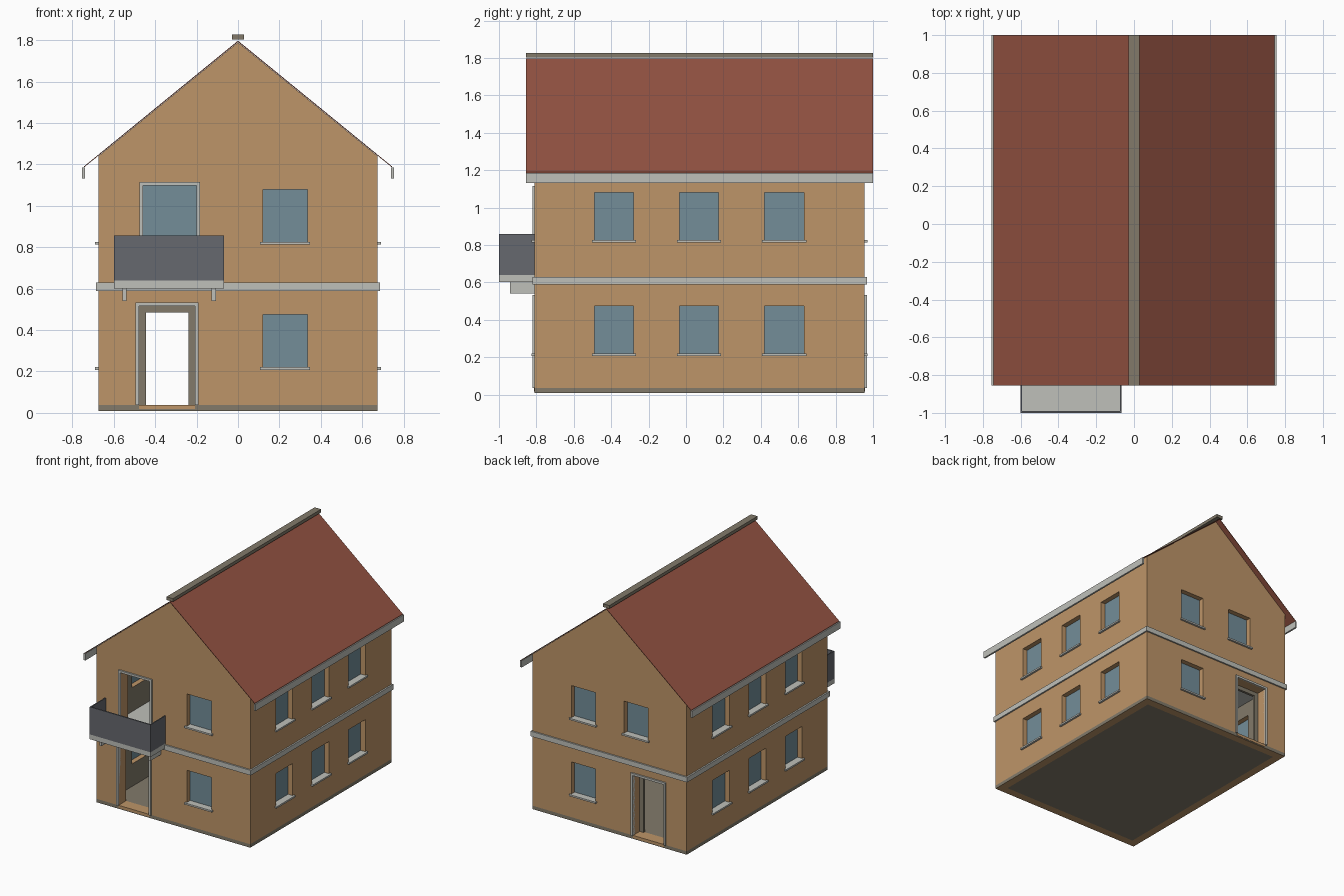
import bpy
import bmesh

if "Cube" in bpy.data.objects:
    bpy.data.objects.remove(bpy.data.objects["Cube"], do_unlink=True)


def material(name, *rgb):
    lin = [((c / 255 + 0.055) / 1.055) ** 2.4 for c in rgb] + [1.0]
    m = bpy.data.materials.new(name)
    m.use_nodes = True
    m.diffuse_color = lin
    m.node_tree.nodes["Principled BSDF"].inputs["Base Color"].default_value = lin
    return m


OCHRE = material("ochre_plaster", 190, 149, 104)
TAUPE = material("taupe_stone", 130, 122, 106)
PALE = material("pale_trim", 191, 192, 186)
TILE = material("red_tile", 148, 83, 66)
GLASS = material("blue_glass", 115, 141, 153)
RAIL = material("dark_railing", 102, 104, 110)


def finish(name, bm, *mats):
    bmesh.ops.recalc_face_normals(bm, faces=bm.faces)
    me = bpy.data.meshes.new(name)
    bm.to_mesh(me)
    bm.free()
    for m in mats:
        me.materials.append(m)
    ob = bpy.data.objects.new(name, me)
    bpy.context.scene.collection.objects.link(ob)
    return ob


def add_box(bm, x0, x1, y0, y1, z0, z1):
    verts = bmesh.ops.create_cube(bm, size=1)["verts"]
    for v in verts:
        v.co = (x1 if v.co.x > 0 else x0, y1 if v.co.y > 0 else y0, z1 if v.co.z > 0 else z0)


def boxes(name, mat, *dims):
    bm = bmesh.new()
    for d in dims:
        add_box(bm, *d)
    return finish(name, bm, mat)


def prism(name, profile, y0, y1, *mats):
    bm = bmesh.new()
    face = bm.faces.new([bm.verts.new((x, y0, z)) for x, z in profile])
    ext = bmesh.ops.extrude_face_region(bm, geom=[face])["geom"]
    bmesh.ops.translate(bm, vec=(0, y1 - y0, 0), verts=[g for g in ext if isinstance(g, bmesh.types.BMVert)])
    return finish(name, bm, *mats)


# Main dimensions
W, FRONT, BACK, T = 0.675, -0.81, 0.955, 0.09
BASE, EAVE, APEX = 0.037, 1.24, 1.79
SLOPE = (APEX - EAVE) / W
ROOF_F, ROOF_B, ROOF_X = -0.855, 1.0, 0.745
DOOR = (-0.478, -0.207)
BALCONY_DOOR = (-0.46, -0.2)


def on_wall(side, u0, u1, z0, z1, d0, d1):
    """Box on a wall: u runs along it, d is depth inward from its outer face."""
    if side in ("front", "back"):
        a, b = (FRONT + d0, FRONT + d1) if side == "front" else (BACK - d1, BACK - d0)
        return (u0, u1, a, b, z0, z1)
    a, b = (W - d1, W - d0) if side == "left" else (-W + d0, -W + d1)
    return (a, b, u0, u1, z0, z1)


# Window layout on both storeys
windows = []
for low in (0.215, 0.82):
    windows += [("front", 0.12, 0.335, low), ("back", 0.126, 0.335, low)]
    for side in ("left", "right"):
        windows += [(side, c - 0.105, c + 0.105, low) for c in (-0.385, 0.07, 0.525)]
windows.append(("back", -0.335, -0.126, 0.82))

# Hollow gabled walls with cut openings
walls = prism("walls", [(-W, BASE), (W, BASE), (W, EAVE), (0, APEX), (-W, EAVE)], FRONT, BACK, OCHRE, TAUPE)
room = boxes("room_cutter", TAUPE, (T - W, W - T, FRONT + T, BACK - T, -0.1, 1.19))
cuts = [on_wall(s, u0, u1, z, z + 0.26, -0.05, T + 0.05) for s, u0, u1, z in windows]
cuts += [on_wall(s, *DOOR, -0.05, 0.517, -0.05, T + 0.05) for s in ("front", "back")]
cuts.append(on_wall("front", *BALCONY_DOOR, 0.635, 1.098, -0.05, T + 0.05))
openings = boxes("opening_cutter", OCHRE, *cuts)
bpy.context.view_layer.objects.active = walls
for cutter in (room, openings):
    cutter.hide_render = True
    mod = walls.modifiers.new("cut", "BOOLEAN")
    mod.operation, mod.solver, mod.object = "DIFFERENCE", "EXACT", cutter
    bpy.ops.object.modifier_apply(modifier=mod.name)
for cutter in (room, openings):
    bpy.data.objects.remove(cutter, do_unlink=True)

# Room-side faces are taupe, everything else plaster
for p in walls.data.polygons:
    pts = [walls.data.vertices[i].co for i in p.vertices]
    inside = all(abs(c.x) < W - T + 0.01 and FRONT + T - 0.01 < c.y < BACK - T + 0.01 for c in pts)
    p.material_index = 1 if inside else 0

# Ground slab with plaster rim on its underside
bm = bmesh.new()
add_box(bm, -W, W, FRONT, BACK, 0.01, BASE)
bm.normal_update()
under = min(bm.faces, key=lambda f: f.calc_center_median().z)
for f in bmesh.ops.inset_region(bm, faces=[under], thickness=T)["faces"]:
    f.material_index = 1
finish("ground_slab", bm, TAUPE, OCHRE)
boxes("thresholds", OCHRE, *[on_wall(s, *DOOR, 0.018, BASE + 0.002, -0.003, T) for s in ("front", "back")])

# Floors
boxes("floor_band", PALE, (-W - 0.012, W + 0.012, FRONT - 0.012, BACK + 0.012, 0.59, 0.63))
boxes("attic_floor", PALE, (T - W, W - T, FRONT + T, BACK - T, 1.185, 1.2))

# Window panes and sills
boxes("window_panes", GLASS, *[on_wall(s, u0, u1, z, z + 0.26, 0.04, 0.05) for s, u0, u1, z in windows])
boxes("window_sills", PALE, *[on_wall(s, u0 - 0.013, u1 + 0.013, z - 0.007, z + 0.006, -0.016, 0.04)
                              for s, u0, u1, z in windows])
boxes("upper_inner_pane", GLASS, on_wall("back", -0.5, 0.0, 0.75, 1.14, T + 0.002, T + 0.008))


def surround(side, u0, u1, z0, z1, w, d0, d1):
    return [on_wall(side, u0 - w, u0, z0, z1 + w, d0, d1),
            on_wall(side, u1, u1 + w, z0, z1 + w, d0, d1),
            on_wall(side, u0, u1, z1, z1 + w, d0, d1)]


# Door surrounds and the inner doorway
for side in ("front", "back"):
    boxes(side + "_door_surround", PALE, *surround(side, *DOOR, BASE, 0.517, 0.017, -0.012, 0.02))
boxes("balcony_door_surround", PALE, *surround("front", *BALCONY_DOOR, 0.63, 1.098, 0.017, -0.012, 0.02))
boxes("inner_doorway", TAUPE, *surround("back", -0.445, -0.24, BASE, 0.485, 0.05, T - 0.01, T + 0.01))

# Balcony
BX0, BX1, BY = -0.6, -0.067, -1.0
boxes("balcony_slab", PALE, (BX0, BX1, BY, FRONT, 0.602, 0.64))
boxes("balcony_railing", RAIL,
      (BX0, BX1, BY, BY + 0.01, 0.638, 0.858),
      (BX0, BX0 + 0.008, BY, FRONT, 0.638, 0.858),
      (BX1 - 0.008, BX1, BY, FRONT, 0.638, 0.858))
boxes("balcony_brackets", PALE, *[(x - 0.01, x + 0.01, -0.94, FRONT, 0.54, 0.602) for x in (-0.548, -0.117)])

# Roof sheets, gutters and ridge cap
edge = APEX - SLOPE * ROOF_X
prism("roof", [(0, APEX + 0.002), (ROOF_X, edge + 0.002), (ROOF_X, edge + 0.007), (0, APEX + 0.008),
               (-ROOF_X, edge + 0.007), (-ROOF_X, edge + 0.002)], ROOF_F, ROOF_B, TILE)
boxes("gutters", PALE, *[(s * 0.747 - 0.007, s * 0.747 + 0.007, ROOF_F, ROOF_B, 1.132, 1.186) for s in (-1, 1)])
boxes("ridge_cap", TAUPE, (-0.028, 0.028, ROOF_F, ROOF_B, 1.803, 1.828))
